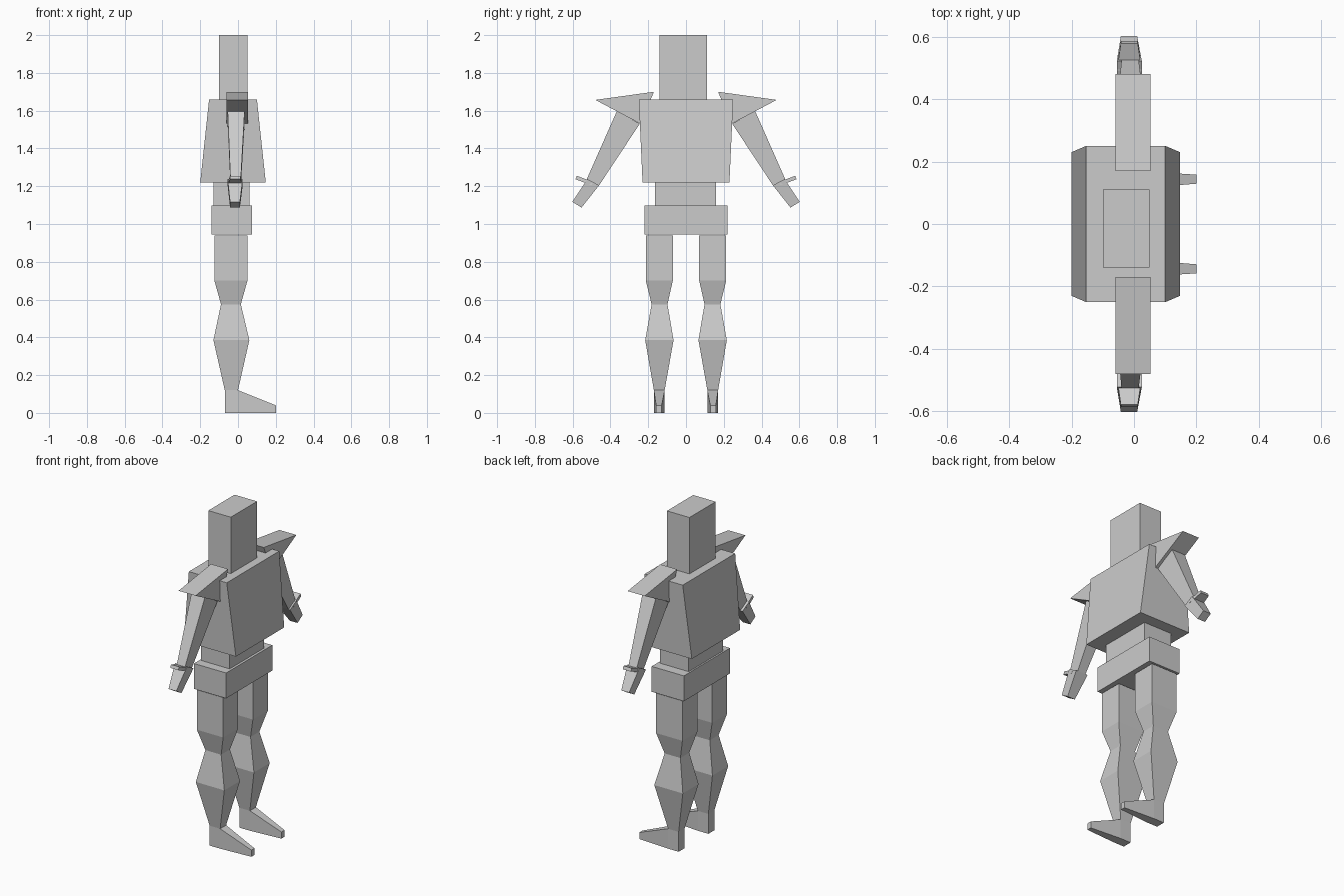
import bpy
import bmesh

if "Cube" in bpy.data.objects:
    bpy.data.objects.remove(bpy.data.objects["Cube"])


def loft(name, rings, mirror=False):
    """Skin a closed solid through a series of four-point rings."""
    bm = bmesh.new()
    loops = [[bm.verts.new(p) for p in ring] for ring in rings]
    for a, b in zip(loops, loops[1:]):
        for i in range(len(a)):
            j = (i + 1) % len(a)
            bm.faces.new((a[i], a[j], b[j], b[i]))
    bm.faces.new(loops[0][::-1])
    bm.faces.new(loops[-1])
    bmesh.ops.recalc_face_normals(bm, faces=bm.faces)
    mesh = bpy.data.meshes.new(name)
    bm.to_mesh(mesh)
    bm.free()
    obj = bpy.data.objects.new(name, mesh)
    bpy.context.collection.objects.link(obj)
    if mirror:
        mod = obj.modifiers.new("Mirror", 'MIRROR')
        mod.use_axis = (False, True, False)
        mod.use_mirror_merge = False
    return obj


def level(z, x0, x1, y0, y1):
    """Horizontal rectangle."""
    return [(x0, y0, z), (x1, y0, z), (x1, y1, z), (x0, y1, z)]


def upright(x, y0, y1, z0, z1):
    """Rectangle facing along x."""
    return [(x, y0, z0), (x, y1, z0), (x, y1, z1), (x, y0, z1)]


def across(inner, outer, x0, x1):
    """Tilted rectangle between two (y, z) points."""
    return [(x0, *inner), (x1, *inner), (x1, *outer), (x0, *outer)]


# Head and body
loft("head", [level(1.655, -0.10, 0.05, -0.14, 0.11),
              level(2.0, -0.10, 0.05, -0.14, 0.11)])
loft("chest", [level(1.22, -0.20, 0.147, -0.23, 0.23),
               level(1.66, -0.153, 0.10, -0.25, 0.25)])
loft("waist", [level(1.09, -0.13, 0.06, -0.165, 0.16),
               level(1.225, -0.13, 0.06, -0.165, 0.16)])
loft("pelvis", [level(0.945, -0.14, 0.075, -0.22, 0.22),
                level(1.098, -0.14, 0.075, -0.22, 0.22)])

# Legs and feet
loft("leg", [level(0.94, -0.125, 0.05, 0.07, 0.213),
             level(0.70, -0.125, 0.05, 0.07, 0.213),
             level(0.575, -0.09, 0.015, 0.098, 0.182),
             level(0.385, -0.13, 0.06, 0.066, 0.216),
             level(0.12, -0.07, 0.0, 0.113, 0.17)], True)
loft("foot", [upright(-0.07, 0.113, 0.17, 0, 0.12),
              upright(0.0, 0.113, 0.17, 0, 0.12),
              upright(0.2, 0.129, 0.158, 0, 0.04)], True)

# Shoulder guards: wedges running front to back
pad_profile = [(0.17, 1.70), (0.48, 1.657), (0.24, 1.53)]
loft("shoulder_guard", [[(-0.06, *p) for p in pad_profile],
                        [(0.053, *p) for p in pad_profile]], True)

# Arms, wrist flanges and hands
loft("arm", [across((0.245, 1.53), (0.365, 1.60), -0.055, 0.035),
             across((0.46, 1.205), (0.525, 1.238), -0.04, 0.015)], True)
loft("hand", [across((0.46, 1.205), (0.522, 1.238), -0.055, 0.025),
              across((0.553, 1.087), (0.602, 1.117), -0.042, 0.01)], True)
loft("wrist_flange", [across((0.50, 1.205), (0.49, 1.222), -0.055, 0.025),
                      across((0.585, 1.237), (0.578, 1.255), -0.042, 0.012)], True)
